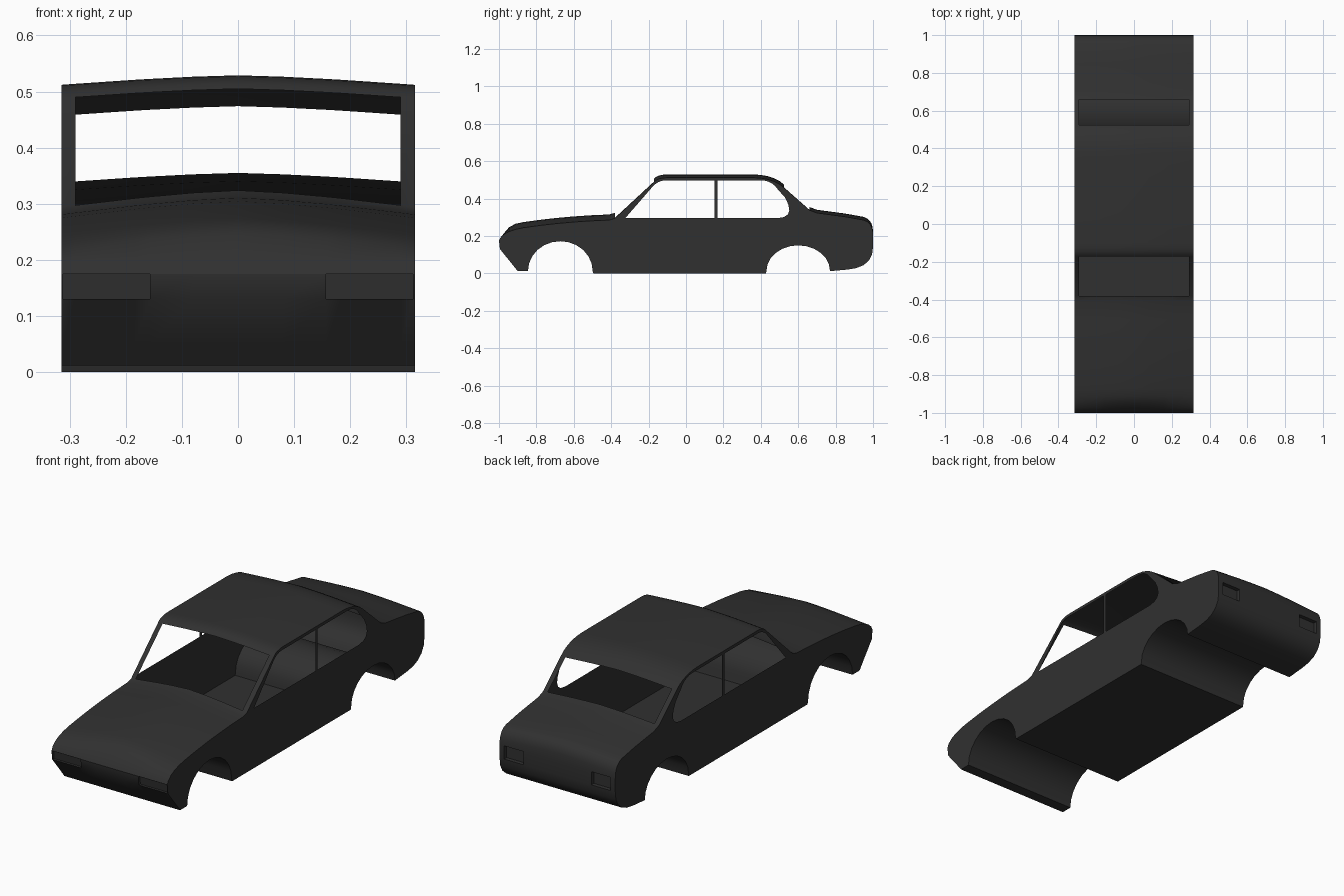
import bpy, bmesh
from math import cos, sin, pi
from mathutils import Vector

if "Cube" in bpy.data.objects:
    bpy.data.objects.remove(bpy.data.objects["Cube"])

W = 0.315  # half width


def bend(a, b, c, n=5):
    """Rounded corner from a to c, pulled towards b."""
    a, b, c = Vector(a), Vector(b), Vector(c)
    ts = [k / n for k in range(n + 1)]
    return [tuple(a * (1 - t) ** 2 + b * 2 * t * (1 - t) + c * t * t) for t in ts]


def arch(y, r, h, n=12):
    """Wheel arch, from its rear foot to its front foot."""
    return [(y + r * cos(pi * k / n), 0.012 + (h - 0.012) * sin(pi * k / n))
            for k in range(n + 1)]


# Side outline in (y, z): nose, bonnet, roof, boot, tail, arches
bonnet = bend((-0.87, 0.244), (-0.65, 0.277), (-0.41, 0.285))
roof = (bend((-0.172, 0.488), (-0.155, 0.511), (-0.1, 0.512), 4)
        + bend((0.36, 0.512), (0.47, 0.51), (0.525, 0.457)))
nose = [(-0.9, 0.012), (-0.93, 0.05), (-0.995, 0.13)]
nose += bend((-1, 0.175), (-0.985, 0.225), bonnet[0])[:-1]
boot = [(0.66, 0.338), (0.7, 0.323), (0.85, 0.303)]
tail = bend((0.95, 0.285), (1, 0.27), (1, 0.205)) + bend((1, 0.14), (1, 0.03), (0.86, 0.02))
arches = arch(0.6, 0.17, 0.15) + [(0.428, 0), (-0.495, 0)] + arch(-0.672, 0.173, 0.172)
screen_base = (-0.38, 0.294)
outline = nose + bonnet + [screen_base] + roof + boot + tail + arches

# Side windows, in front of and behind the door pillar
sill, top = 0.295, 0.497
windows = [
    [(-0.325, sill)] + bend((-0.18, 0.462), (-0.15, top), (-0.11, top), 4)
    + [(0.152, top), (0.152, sill)],
    [(0.169, sill), (0.169, top)] + bend((0.4, top), (0.46, top), (0.49, 0.45))
    + bend((0.53, 0.405), (0.59, 0.3), (0.49, sill)),
]


def height(x, y, z):
    """Bonnet, roof and boot rise towards the centre line."""
    crown = 0.03 if y < -0.3 else 0.017
    fade = min(max((z - 0.205) / 0.025, 0), 1)
    return z + crown * fade * (1 - (abs(x) / W) ** 1.4)


# Lengthwise skin
half = [0.08, 0.157, 0.185, 0.29, 0.312, W]
xs = [-x for x in reversed(half)] + [0] + half
bm = bmesh.new()
grid = [[bm.verts.new((x, y, height(x, y, z))) for x in xs] for y, z in outline]
faces = {}
for i, a in enumerate(grid):
    b = grid[(i + 1) % len(grid)]
    for j in range(len(xs) - 1):
        faces[i, j] = bm.faces.new((a[j], a[j + 1], b[j + 1], b[j]))


def patch(start, lo, hi):
    """Faces of the strip after an outline point, for lo < |x| < hi."""
    i = min(range(len(outline)),
            key=lambda k: (Vector(outline[k]) - Vector(start)).length)
    return [faces[i, j] for j in range(len(xs) - 1)
            if lo < abs(xs[j] + xs[j + 1]) / 2 < hi]


# Recessed head and tail lamps
for strip, depth in ((patch(nose[2], 0.157, 0.312), 0.012),
                     (patch(tail[5], 0.185, 0.29), -0.02)):
    out = bmesh.ops.extrude_face_region(bm, geom=strip)["geom"]
    moved = [g for g in out if isinstance(g, bmesh.types.BMVert)]
    bmesh.ops.translate(bm, verts=moved, vec=(0, depth, 0))
    old = [f for f in strip if f.is_valid]
    bmesh.ops.delete(bm, geom=old, context="FACES_ONLY")

# Windscreen and rear window openings
glass = patch(screen_base, 0, 0.29) + patch(roof[-1], 0, 0.29)
bmesh.ops.delete(bm, geom=glass, context="FACES")

# Flat sides with window holes
for col, x in ((0, -W), (-1, W)):
    loops = [[row[col] for row in grid]]
    loops += [[bm.verts.new((x, y, z)) for y, z in w] for w in windows]
    edges = []
    for loop in loops:
        for a, b in zip(loop, loop[1:] + loop[:1]):
            edges.append(bm.edges.get((a, b)) or bm.edges.new((a, b)))
    bmesh.ops.triangle_fill(bm, use_beauty=True, use_dissolve=False, edges=edges,
                            normal=Vector((1 if x > 0 else -1, 0, 0)))

bmesh.ops.recalc_face_normals(bm, faces=bm.faces)
mesh = bpy.data.meshes.new("car_body")
bm.to_mesh(mesh)
bm.free()
body = bpy.data.objects.new("car_body", mesh)
bpy.context.collection.objects.link(body)

# Dark paint
paint = bpy.data.materials.new("dark_paint")
paint.diffuse_color = (0.03, 0.03, 0.03, 1)
paint.use_nodes = True
paint.node_tree.nodes["Principled BSDF"].inputs["Base Color"].default_value = paint.diffuse_color
mesh.materials.append(paint)
bpy.context.view_layer.objects.active = body
body.select_set(True)
bpy.ops.object.shade_smooth_by_angle(angle=0.6)
